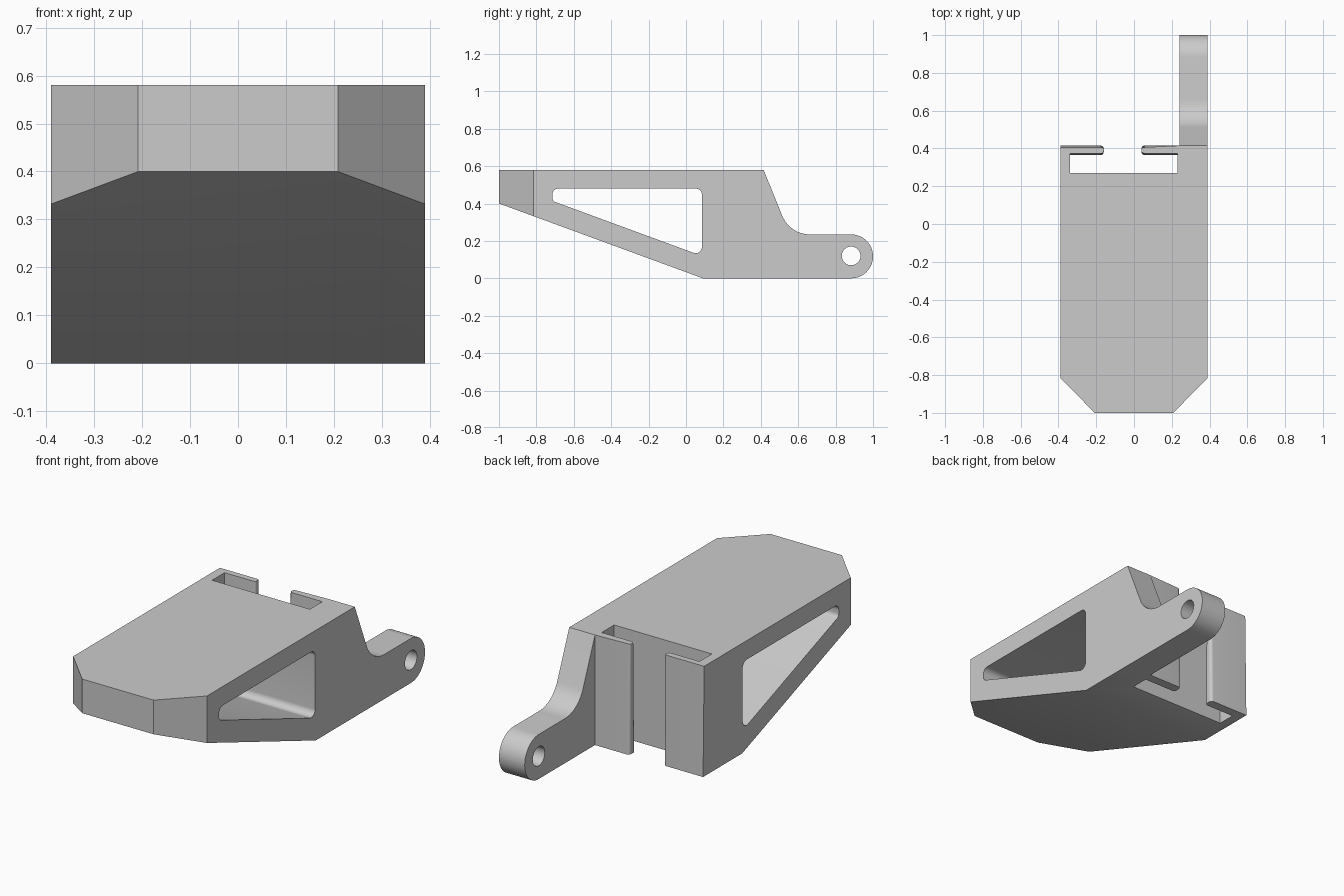
import bpy
import bmesh
from math import pi, cos, sin
from mathutils import Vector

if "Cube" in bpy.data.objects:
    bpy.data.objects.remove(bpy.data.objects["Cube"])

H = 0.58


def rounded(points, steps=10):
    """Corners (a, b, radius) -> outline with filleted corners."""
    out = []
    n = len(points)
    for i, (a, b, *rest) in enumerate(points):
        p = Vector((a, b))
        if not rest:
            out.append(p)
            continue
        r = rest[0]
        u = (Vector(points[i - 1][:2]) - p).normalized()
        v = (Vector(points[(i + 1) % n][:2]) - p).normalized()
        half = u.angle(v) / 2
        centre = p + (u + v).normalized() * (r / sin(half))
        start = p + u * (r * cos(half) / sin(half)) - centre
        turn = start.angle_signed(p + v * (r * cos(half) / sin(half)) - centre)
        for k in range(steps + 1):
            t = -turn * k / steps
            out.append(centre + Vector((start.x * cos(t) - start.y * sin(t),
                                        start.x * sin(t) + start.y * cos(t))))
    return out


def loft(name, ring_a, ring_b):
    """Closed solid between two matching rings."""
    bm = bmesh.new()
    a = [bm.verts.new(p) for p in ring_a]
    b = [bm.verts.new(p) for p in ring_b]
    bm.faces.new(a)
    bm.faces.new(b)
    for i in range(len(a)):
        j = (i + 1) % len(a)
        bm.faces.new((a[i], a[j], b[j], b[i]))
    bmesh.ops.recalc_face_normals(bm, faces=bm.faces)
    mesh = bpy.data.meshes.new(name)
    bm.to_mesh(mesh)
    bm.free()
    obj = bpy.data.objects.new(name, mesh)
    bpy.context.collection.objects.link(obj)
    return obj


def side_solid(name, outline, x0, x1):
    return loft(name, [(x0, p[0], p[1]) for p in outline],
                [(x1, p[0], p[1]) for p in outline])


def boolean(target, tool, operation):
    mod = target.modifiers.new(tool.name, 'BOOLEAN')
    mod.operation, mod.object, mod.solver = operation, tool, 'EXACT'
    bpy.context.view_layer.objects.active = target
    bpy.ops.object.modifier_apply(modifier=mod.name)
    bpy.data.objects.remove(tool)


# Body plan with chamfered nose and the T-shaped clip slot at the back
plan = rounded([
    (-0.39, 0.415), (-0.39, -0.815), (-0.208, -1), (0.208, -1), (0.39, -0.815),
    (0.39, 0.415), (0.24, 0.415), (0.04, 0.415, 0.016), (0.04, 0.365, 0.016),
    (0.23, 0.365), (0.23, 0.27), (-0.34, 0.27), (-0.34, 0.365),
    (-0.16, 0.365, 0.016), (-0.16, 0.415, 0.016)], 5)


def thin_lip(p):
    # Clip lips are thinner at the top than at the bottom
    lip = p.y > 0.36 and p.x < 0.235
    return (p.x, 0.39 + (p.y - 0.39) * 0.65 if lip else p.y, H)


body = loft("bracket_body", [(p.x, p.y, 0) for p in plan], [thin_lip(p) for p in plan])

# Sloped underside
boolean(body, side_solid("underside_cutter",
        [(-1.2, 0.4734), (-1.2, -0.1), (0.3625, -0.1)], -0.6, 0.6), 'DIFFERENCE')

# Triangular window through the sides
window = rounded([(-0.715, 0.48, 0.033), (-0.715, 0.414, 0.025),
                  (0.085, 0.12, 0.033), (0.085, 0.48, 0.033)])
boolean(body, side_solid("window_cutter", window, -0.6, 0.6), 'DIFFERENCE')

# Hinge arm with rounded end and pin hole
arm_outline = rounded([(0.415, H), (0.415, 0), (1, 0, 0.117), (1, 0.235, 0.117),
                       (0.555, 0.235, 0.16)], 14)
arm = side_solid("hinge_arm", arm_outline, 0.24, 0.39)
pin = [(0.883 + 0.05 * cos(k * pi / 20), 0.12 + 0.05 * sin(k * pi / 20)) for k in range(40)]
boolean(arm, side_solid("pin_cutter", pin, 0.1, 0.6), 'DIFFERENCE')
boolean(body, arm, 'UNION')

bpy.ops.object.select_all(action='DESELECT')
body.select_set(True)
bpy.context.view_layer.objects.active = body
bpy.ops.object.shade_smooth_by_angle(angle=0.42)
